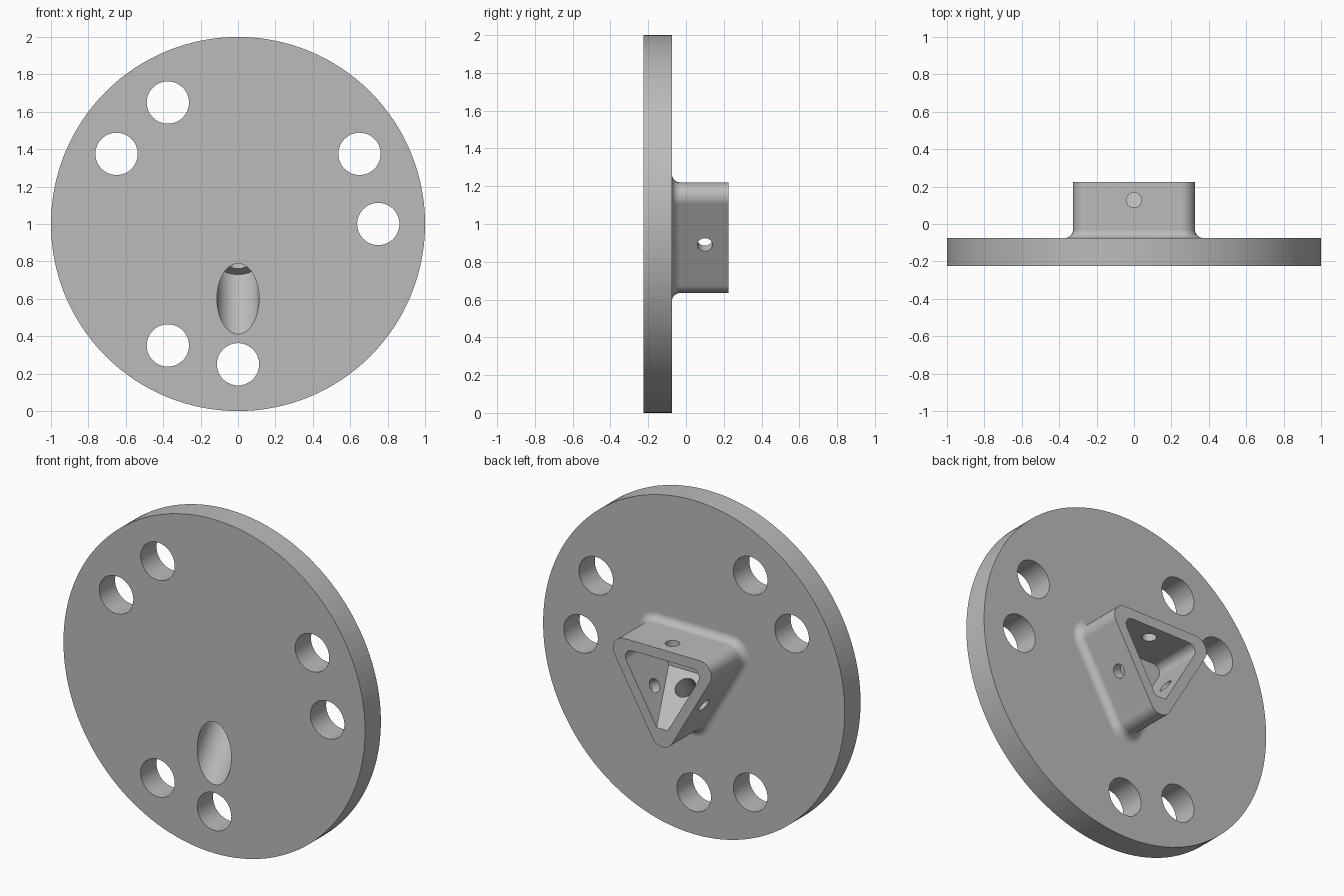
import bpy, bmesh
from math import sin, cos, pi, radians, sqrt
from mathutils import Vector, Matrix

if "Cube" in bpy.data.objects:
    bpy.data.objects.remove(bpy.data.objects["Cube"])

FRONT, FACE, BACK = -0.225, -0.075, 0.225   # disc front, disc back, boss end
CENTRE = Vector((0, 0, 1))
TILT = Vector((0, 0.6, 0.8))                # axis of the slanted screw hole
ENTRY = Vector((0, FRONT, 0.6))

grey = bpy.data.materials.new("plain_grey")
grey.use_nodes = True
COLOUR = (0.5, 0.5, 0.5, 1)
grey.diffuse_color = COLOUR
grey.node_tree.nodes["Principled BSDF"].inputs["Base Color"].default_value = COLOUR


def finish(name, bm):
    bmesh.ops.recalc_face_normals(bm, faces=bm.faces)
    mesh = bpy.data.meshes.new(name)
    bm.to_mesh(mesh)
    bm.free()
    mesh.materials.append(grey)
    obj = bpy.data.objects.new(name, mesh)
    bpy.context.scene.collection.objects.link(obj)
    return obj


def cylinder(name, origin, axis, radius, start, end, sides=48):
    bm = bmesh.new()
    turn = axis.to_track_quat('Z', 'Y').to_matrix().to_4x4()
    place = Matrix.Translation(origin + axis * (start + end) / 2)
    bmesh.ops.create_cone(bm, cap_ends=True, segments=sides, radius1=radius,
                          radius2=radius, depth=end - start, matrix=place @ turn)
    return finish(name, bm)


def triangle(inradius, corner, y, steps=8):
    """Rounded triangle, point down, in the plane at y."""
    points = []
    for base in (-90, 30, 150):
        a = radians(base)
        reach = 2 * (inradius - corner)
        for i in range(steps + 1):
            b = a + radians(120 * i / steps - 60)
            points.append(CENTRE + Vector((reach * cos(a) + corner * cos(b), y,
                                           reach * sin(a) + corner * sin(b))))
    return points


def loft(loops):
    bm = bmesh.new()
    rings = [[bm.verts.new(p) for p in loop] for loop in loops]
    for a, b in zip(rings, rings[1:]):
        for i in range(len(a)):
            j = (i + 1) % len(a)
            bm.faces.new((a[i], a[j], b[j], b[i]))
    bm.faces.new(rings[0])
    bm.faces.new(rings[-1])
    return bm


def combine(target, other, operation):
    mod = target.modifiers.new("combine", 'BOOLEAN')
    mod.operation, mod.solver, mod.object = operation, 'EXACT', other
    bpy.context.view_layer.objects.active = target
    bpy.ops.object.modifier_apply(modifier=mod.name)
    bpy.data.objects.remove(other)


# Round plate
Y = Vector((0, 1, 0))
plate = cylinder("mounting_plate", CENTRE, Y, 1, FRONT, FACE, 128)

# Triangular boss with a fillet at its root
FILLET = 0.045
loops = [triangle(0.22 + FILLET, 0.075 + FILLET, FACE - 0.05)]
for i in range(7):
    a = i * pi / 12
    grow = FILLET * (1 - sin(a))
    loops.append(triangle(0.22 + grow, 0.075 + grow, FACE + FILLET * (1 - cos(a))))
loops.append(triangle(0.22, 0.075, BACK))
combine(plate, finish("boss", loft(loops)), 'UNION')

# Bolt holes, in pairs round the plate
for angle in (0, 30, 120, 150, 240, 270):
    a = radians(angle)
    spot = CENTRE + Vector((0.75 * cos(a), 0, 0.75 * sin(a)))
    combine(plate, cylinder("bolt_hole", spot, Y, 0.113, -0.4, 0.1), 'DIFFERENCE')

# Pocket in the boss, with a floor sloping square to the screw hole
pocket = loft([triangle(0.16, 0.045, FACE), triangle(0.16, 0.045, BACK + 0.1)])
bmesh.ops.bisect_plane(pocket, geom=pocket.verts[:] + pocket.edges[:] + pocket.faces[:],
                       plane_co=ENTRY + TILT * 0.385, plane_no=TILT, clear_inner=True)
bmesh.ops.holes_fill(pocket, edges=[e for e in pocket.edges if e.is_boundary])
combine(plate, finish("pocket", pocket), 'DIFFERENCE')

# Slanted screw hole with its counterbore
combine(plate, cylinder("counterbore", ENTRY, TILT, 0.113, -0.3, 0.247), 'DIFFERENCE')
combine(plate, cylinder("screw_hole", ENTRY, TILT, 0.06, 0.1, 0.45), 'DIFFERENCE')

# Small hole through each wall of the boss
for angle, y in ((90, 0.128), (210, 0.1), (330, 0.1)):
    out = Vector((cos(radians(angle)), 0, sin(radians(angle))))
    combine(plate, cylinder("wall_hole", CENTRE + Y * y, out, 0.04, 0.13, 0.3, 32),
            'DIFFERENCE')

# Smooth round surfaces, sharp rims
bpy.ops.object.select_all(action='DESELECT')
plate.select_set(True)
bpy.context.view_layer.objects.active = plate
bpy.ops.object.shade_smooth_by_angle(angle=radians(30))
weighted = plate.modifiers.new("clean_shading", 'WEIGHTED_NORMAL')
weighted.keep_sharp = True
